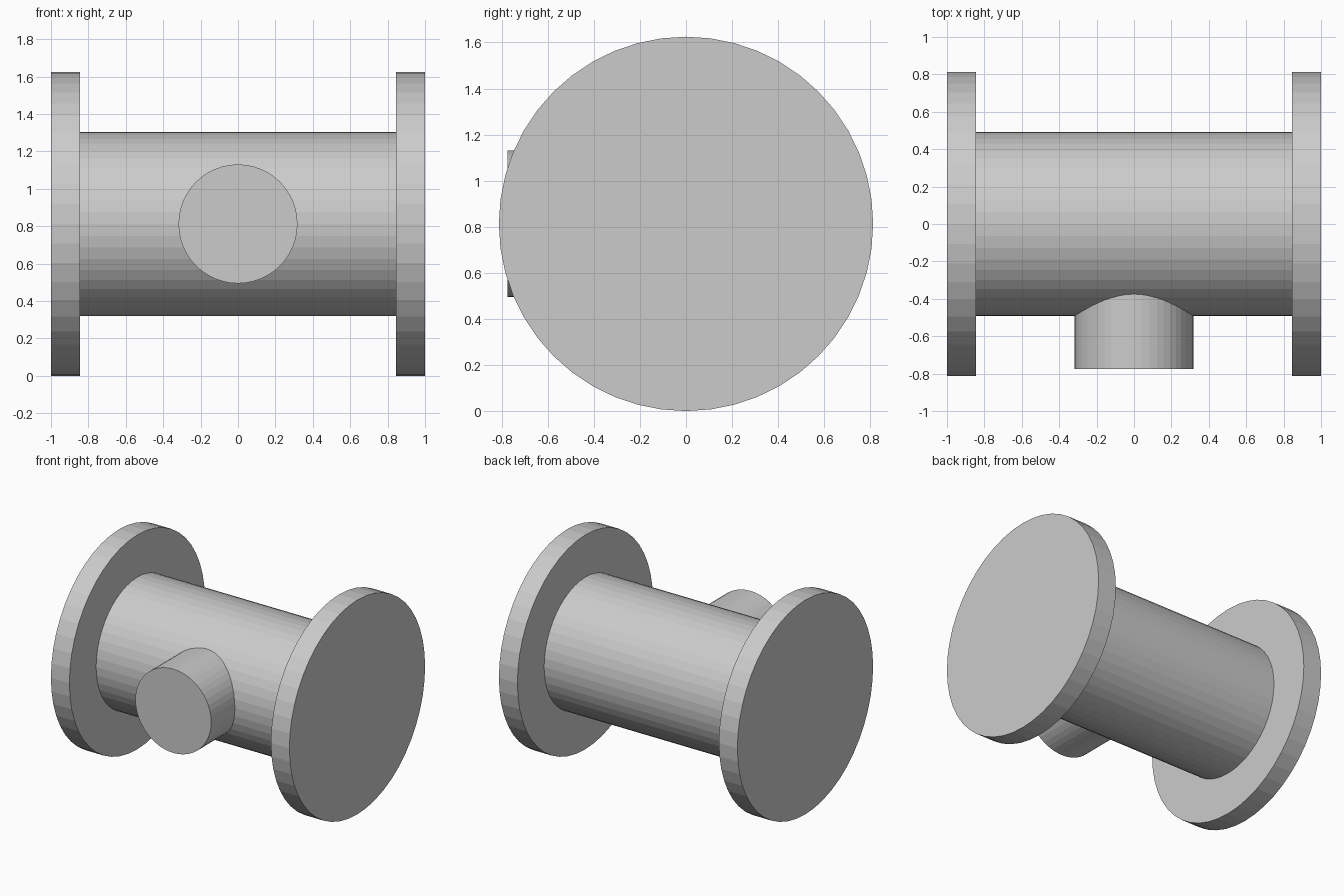
import bpy
from math import pi

if "Cube" in bpy.data.objects:
    bpy.data.objects.remove(bpy.data.objects["Cube"])

AXIS_Z = 0.8125
SIDES = 48


def cylinder(name, radius, length, location, rotation):
    bpy.ops.mesh.primitive_cylinder_add(vertices=SIDES, radius=radius, depth=length,
                                        location=location, rotation=rotation)
    obj = bpy.context.object
    obj.name = name
    return obj


# Main barrel along x
along_x = (0, pi / 2, 0)
cylinder("barrel", 0.4925, 1.70, (0, 0, AXIS_Z), along_x)

# End flanges
for side, label in ((-1, "left"), (1, "right")):
    cylinder(label + "_flange", 0.8125, 0.155, (side * 0.9225, 0, AXIS_Z), along_x)

# Side port facing the front, rooted inside the barrel
front, root = -0.775, -0.2
cylinder("side_port", 0.318, root - front, (0, (front + root) / 2, AXIS_Z), (pi / 2, 0, 0))
